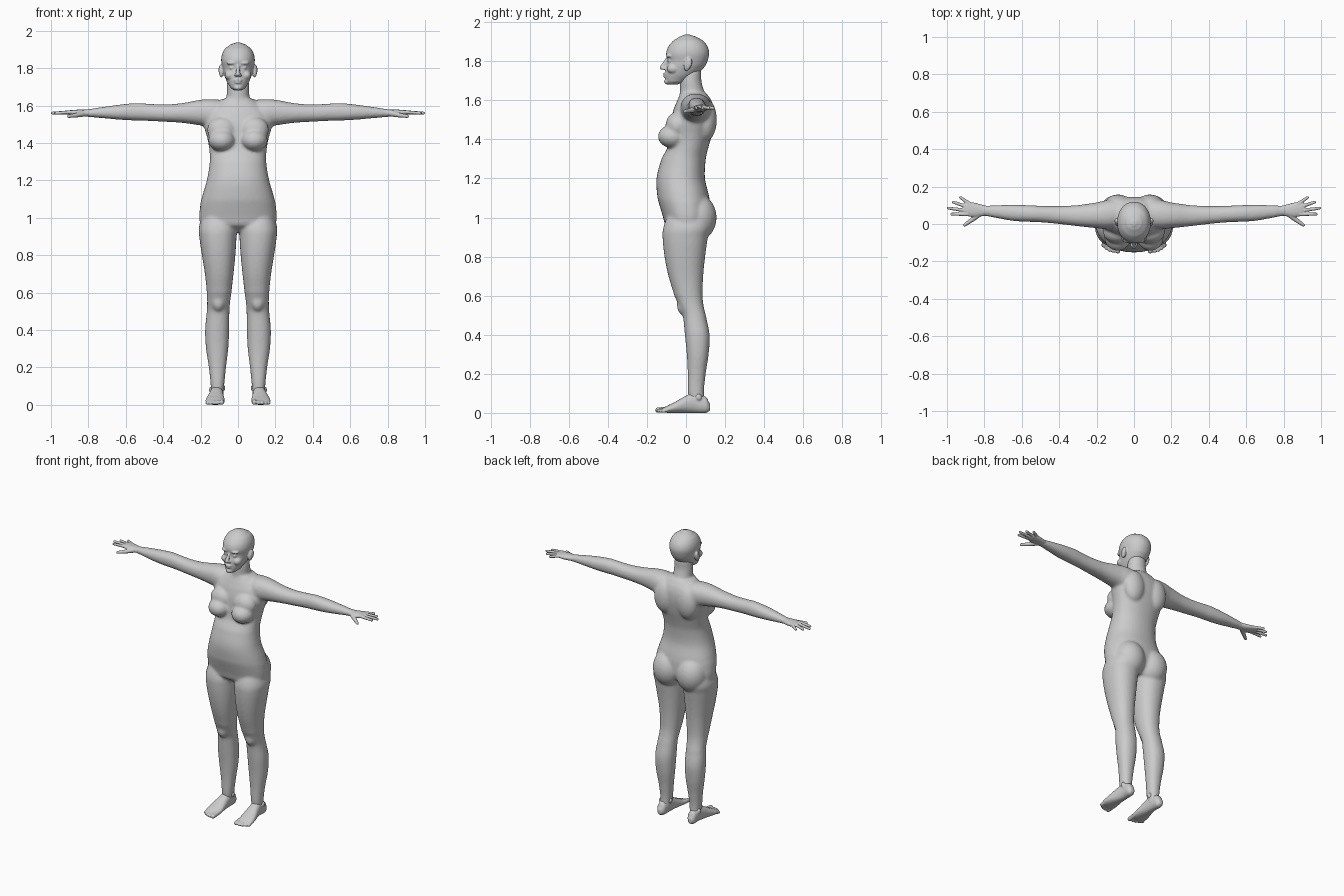
import bpy, bmesh, math
from mathutils import Vector, Matrix

SEG = 36


def spline(a, b, c, d, t):
    return [0.5 * (2 * q + (r - p) * t + (2 * p - 5 * q + 4 * r - s) * t * t
                   + (3 * q - p - 3 * r + s) * t ** 3) for p, q, r, s in zip(a, b, c, d)]


def loft(bm, axis, rows, power=2.2, steps=4):
    """Rounded sections along an axis; row = position, then min/max of the other two axes."""
    pad = [rows[0]] + rows + [rows[-1]]
    rings = []
    for i in range(len(rows) - 1):
        for k in range(steps):
            row = spline(*pad[i:i + 4], k / steps)
            row[0] = rows[i][0] + (rows[i + 1][0] - rows[i][0]) * k / steps
            rings.append(row)
    rings.append(list(rows[-1]))
    loops = []
    for t, a0, a1, b0, b1 in rings:
        loop = []
        for j in range(SEG):
            ang = 2 * math.pi * j / SEG
            c, s = math.cos(ang), math.sin(ang)
            u = (a0 + a1) / 2 + (a1 - a0) / 2 * math.copysign(abs(c) ** (2 / power), c)
            v = (b0 + b1) / 2 + (b1 - b0) / 2 * math.copysign(abs(s) ** (2 / power), s)
            loop.append(bm.verts.new({'X': (t, u, v), 'Y': (u, t, v), 'Z': (u, v, t)}[axis]))
        loops.append(loop)
    for p, q in zip(loops, loops[1:]):
        for j in range(SEG):
            k = (j + 1) % SEG
            bm.faces.new((p[j], p[k], q[k], q[j]))
    bm.faces.new(loops[0][::-1])
    bm.faces.new(loops[-1])


def blob(bm, centre, radii, tilt=0):
    m = Matrix.Translation(centre) @ Matrix.Rotation(tilt, 4, 'X') @ Matrix.Diagonal((*radii, 1))
    bmesh.ops.create_uvsphere(bm, u_segments=24, v_segments=16, radius=1, matrix=m)


def digit(bm, base, tip, r0, r1, n=14):
    for i in range(n):
        t = i / (n - 1)
        r = r0 + (r1 - r0) * t
        blob(bm, Vector(base).lerp(Vector(tip), t), (r, r, r))


def mirror(bm):
    new = bmesh.ops.duplicate(bm, geom=bm.verts[:] + bm.edges[:] + bm.faces[:])['geom']
    for v in new:
        if isinstance(v, bmesh.types.BMVert):
            v.co.x = -v.co.x


def fuse(name, bm, voxel, smooth):
    """Merge the overlapping volumes into one smooth skin."""
    bmesh.ops.recalc_face_normals(bm, faces=bm.faces[:])
    me = bpy.data.meshes.new(name)
    bm.to_mesh(me)
    bm.free()
    ob = bpy.data.objects.new(name, me)
    bpy.context.collection.objects.link(ob)
    rm = ob.modifiers.new("fuse", 'REMESH')
    rm.mode = 'VOXEL'
    rm.voxel_size = voxel
    rm.use_smooth_shade = True
    sm = ob.modifiers.new("smooth", 'SMOOTH')
    sm.factor = 0.5
    sm.iterations = smooth
    return ob


def sym(rows):
    return [(z, -w, w, f, b) for z, w, f, b in rows]


# Body: legs
bm = bmesh.new()
loft(bm, 'Z', [
    (1.03, .04, .185, -.09, .11), (.95, .006, .209, -.116, .125), (.90, .008, .207, -.12, .112),
    (.80, .014, .193, -.11, .098), (.70, .024, .177, -.09, .088), (.60, .035, .167, -.06, .085),
    (.55, .042, .165, -.038, .09), (.50, .046, .167, -.016, .102), (.40, .047, .176, -.006, .121),
    (.30, .052, .171, .004, .116), (.20, .064, .156, .009, .101), (.10, .074, .146, .01, .092),
    (.03, .08, .142, .02, .10)])
blob(bm, (.105, -.012, .55), (.036, .035, .05))
# Body: arms
loft(bm, 'X', [
    (.05, -.01, .125, 1.49, 1.625), (.13, -.028, .13, 1.48, 1.634), (.20, -.022, .115, 1.494, 1.631),
    (.30, -.012, .101, 1.508, 1.613), (.40, .0, .096, 1.514, 1.606), (.50, .009, .097, 1.519, 1.611),
    (.55, .011, .1, 1.52, 1.613), (.65, .017, .103, 1.526, 1.603), (.75, .034, .1, 1.535, 1.589),
    (.80, .043, .098, 1.539, 1.581), (.825, .045, .1, 1.542, 1.578)])
# Body: breasts, buttocks, shoulder blades
blob(bm, (.087, -.068, 1.415), (.072, .076, .06))
blob(bm, (.085, -.045, 1.47), (.08, .06, .07))
blob(bm, (.088, .06, 1.0), (.1, .097, .118))
blob(bm, (.085, .1, 1.5), (.075, .058, .11))
mirror(bm)
# Body: torso and neck
loft(bm, 'Z', sym([
    (.925, .13, -.06, .07), (.96, .195, -.105, .11), (1.0, .207, -.117, .125), (1.05, .204, -.132, .125),
    (1.1, .195, -.146, .12), (1.2, .167, -.151, .097), (1.3, .151, -.126, .101),
    (1.36, .153, -.095, .115), (1.42, .163, -.085, .132), (1.5, .183, -.078, .145),
    (1.56, .17, -.062, .143), (1.60, .13, -.045, .13), (1.635, .085, -.03, .108)]))
loft(bm, 'Z', sym([
    (1.56, .075, -.045, .115), (1.61, .065, -.036, .108), (1.65, .061, -.031, .092),
    (1.70, .06, -.03, .079), (1.76, .055, -.02, .08)]), 2)
fuse("body", bm, .008, 8)

# Head: eyes, brows, cheeks, ears
bm = bmesh.new()
blob(bm, (.033, -.080, 1.802), (.015, .015, .011))
blob(bm, (.032, -.083, 1.828), (.03, .02, .011))
blob(bm, (.045, -.064, 1.762), (.026, .034, .026))
blob(bm, (.089, .008, 1.785), (.013, .019, .036), math.radians(-12))
blob(bm, (.096, .016, 1.79), (.008, .015, .028), math.radians(-12))
blob(bm, (.011, -.113, 1.763), (.009, .01, .008))
mirror(bm)
# Head: skull, nose, lips, chin
loft(bm, 'Z', sym([
    (1.682, .025, -.09, -.04), (1.695, .041, -.104, .0), (1.73, .061, -.107, .055),
    (1.77, .076, -.103, .094), (1.80, .083, -.096, .11), (1.84, .09, -.102, .119),
    (1.875, .085, -.091, .111), (1.905, .069, -.066, .088), (1.927, .04, -.032, .05),
    (1.937, .012, -.008, .018)]), 2.1)
digit(bm, (0, -.095, 1.812), (0, -.123, 1.768), .008, .012)
blob(bm, (0, -.105, 1.735), (.023, .013, .006))
blob(bm, (0, -.104, 1.723), (.02, .013, .006))
blob(bm, (0, -.093, 1.696), (.024, .02, .015))
fuse("head", bm, .0045, 3)

# Hands: palm, fingers, thumb
bm = bmesh.new()
loft(bm, 'X', [
    (.78, .045, .096, 1.543, 1.579), (.82, .041, .105, 1.541, 1.578), (.86, .037, .115, 1.544, 1.578),
    (.895, .043, .117, 1.55, 1.576), (.912, .05, .11, 1.555, 1.572)])
for base, tip in [((.89, .052), (.974, .053)), ((.895, .072), (.992, .085)),
                  ((.89, .091), (.966, .117)), ((.875, .106), (.927, .141))]:
    digit(bm, (*base, 1.565), (*tip, 1.56), .0105, .008, 18)
digit(bm, (.825, .055, 1.557), (.868, .021, 1.548), .016, .012)
digit(bm, (.868, .021, 1.548), (.905, -.005, 1.543), .012, .009)
mirror(bm)
fuse("hands", bm, .0035, 2)

# Feet: sole and instep, toes, ankles
bm = bmesh.new()
loft(bm, 'Y', [
    (.124, .1, .13, .012, .045), (.105, .086, .143, 0, .08), (.05, .08, .146, 0, .105),
    (0, .077, .156, 0, .088), (-.05, .072, .169, 0, .06), (-.09, .071, .174, 0, .04),
    (-.115, .076, .166, .002, .028)])
for x, y, r in [(.085, -.144, .014), (.109, -.144, .0105), (.128, -.139, .0105),
                (.146, -.129, .01), (.162, -.116, .01)]:
    digit(bm, (x, -.085, .02), (x + .002, y, r), r, r)
blob(bm, (.08, .055, .09), (.012, .016, .018))
blob(bm, (.143, .065, .08), (.012, .016, .018))
mirror(bm)
fuse("feet", bm, .0045, 3)
